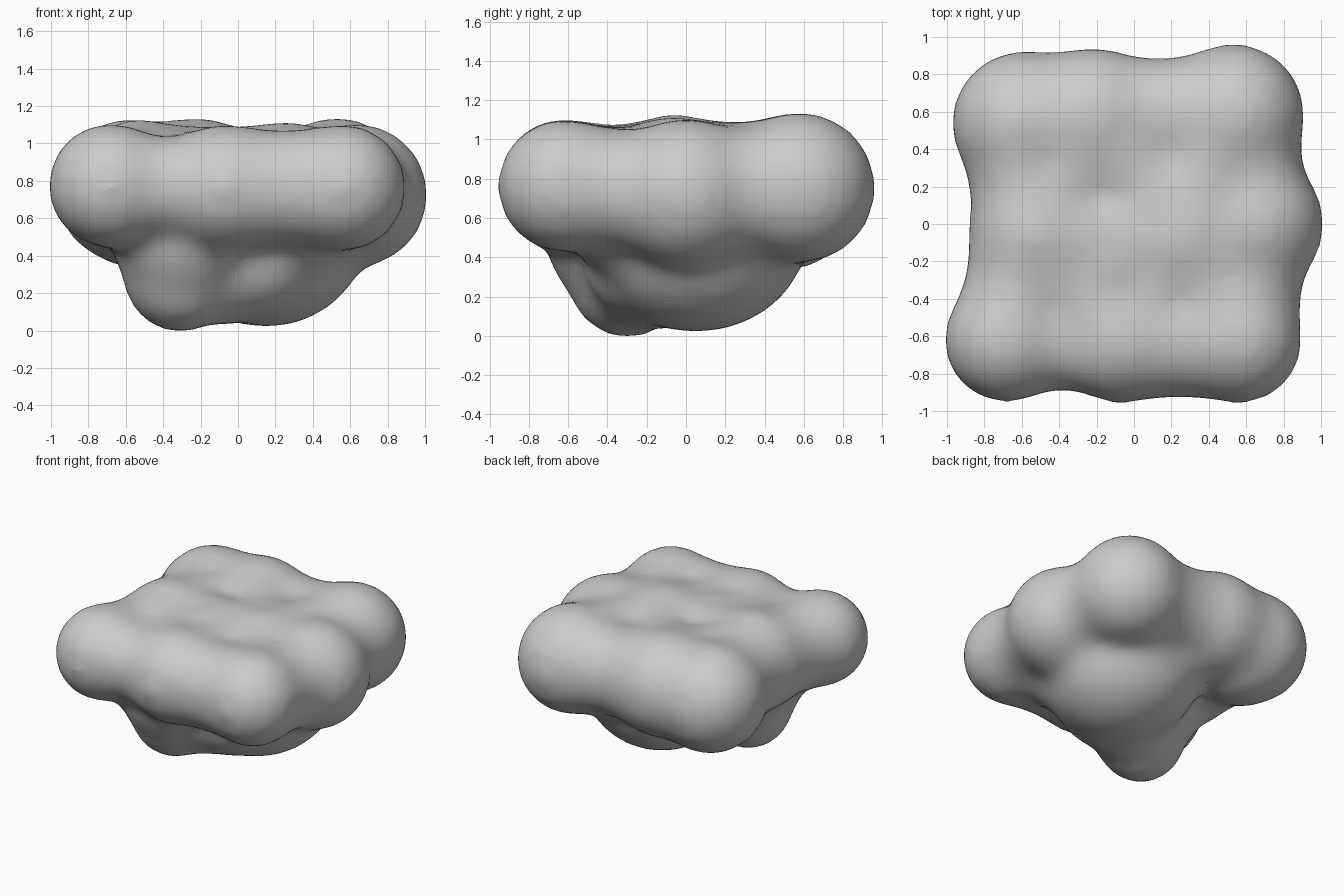
import bpy, bmesh
from mathutils import Matrix, Vector

cube = bpy.data.objects.get("Cube")
if cube:
    bpy.data.objects.remove(cube)

clay = bpy.data.materials.new("light_grey_clay")
clay.use_nodes = True
GREY = (0.6, 0.6, 0.6, 1)
clay.diffuse_color = GREY
clay.node_tree.nodes["Principled BSDF"].inputs["Base Color"].default_value = GREY

# Slab lumps: x, y, z, radius
UPPER = [
    (-0.68, -0.62, 0.77, 0.32), (-0.07, -0.62, 0.76, 0.325), (0.56, -0.62, 0.76, 0.325),
    (-0.53, -0.06, 0.77, 0.34), (0.26, -0.07, 0.75, 0.35), (0.63, 0.0, 0.72, 0.37),
    (-0.59, 0.54, 0.74, 0.37), (-0.22, 0.57, 0.76, 0.36), (0.53, 0.58, 0.75, 0.37),
]
# Slab bridges: two lumps and their relative thickness
BRIDGES = [(0, 1, 0.78), (1, 2, 0.9), (3, 4, 0.9), (6, 7, 0.95), (7, 8, 0.81),
           (0, 3, 0.87), (3, 6, 0.87), (1, 4, 0.85), (4, 7, 0.86), (2, 5, 0.83),
           (5, 8, 0.83), (1, 3, 0.85), (4, 8, 0.88), (2, 4, 0.85), (3, 7, 0.87)]
# Underside lumps: centre and half sizes
LOWER = [
    ((-0.31, -0.30, 0.30), (0.29, 0.29, 0.30)),    # front foot
    ((-0.30, -0.34, 0.50), (0.36, 0.36, 0.36)),    # neck of the foot
    ((-0.36, -0.18, 0.53), (0.31, 0.31, 0.31)),
    ((0.15, 0.05, 0.50), (0.52, 0.55, 0.47)),      # main belly
    ((-0.08, -0.17, 0.36), (0.33, 0.33, 0.32)),
    ((0.10, -0.18, 0.40), (0.33, 0.33, 0.32)),
    ((0.35, -0.30, 0.61), (0.30, 0.30, 0.30)),     # belly to slab
    ((0.45, 0.05, 0.60), (0.31, 0.31, 0.31)),
    ((0.28, 0.38, 0.61), (0.31, 0.31, 0.31)),
    ((-0.54, 0.50, 0.68), (0.34, 0.34, 0.34)),     # hanging back corner
    ((-0.11, -0.20, 0.74), (0.33, 0.33, 0.33)),    # centre filling
]
SOFTENING_ALLOWANCE = 0.023


def add_ball(bm, centre, radii):
    scale = [r + SOFTENING_ALLOWANCE for r in radii]
    bmesh.ops.create_icosphere(bm, subdivisions=3, radius=1,
                               matrix=Matrix.LocRotScale(Vector(centre), None, Vector(scale)))


bm = bmesh.new()
for x, y, z, r in UPPER:
    add_ball(bm, (x, y, z), (r, r, r))
for a, b, thickness in BRIDGES:
    p, q = Vector(UPPER[a]), Vector(UPPER[b])
    for i in range(1, 6):
        t = i / 6
        m = p.lerp(q, t)
        # Thinnest halfway along
        r = m.w * (1 - (1 - thickness) * 4 * t * (1 - t))
        add_ball(bm, m.xyz, (r, r, r))
for centre, radii in LOWER:
    add_ball(bm, centre, radii)

raw = bpy.data.meshes.new("raw_lumps")
bm.to_mesh(raw)
bm.free()
body = bpy.data.objects.new("lumpy_body", raw)
bpy.context.collection.objects.link(body)

# Fuse the lumps into one skin and soften the creases
fuse = body.modifiers.new("fuse", 'REMESH')
fuse.mode = 'VOXEL'
fuse.voxel_size = 0.04
soften = body.modifiers.new("soften", 'SMOOTH')
soften.factor = 0.5
soften.iterations = 28
bpy.context.view_layer.update()
skin = bpy.data.meshes.new_from_object(
    body.evaluated_get(bpy.context.evaluated_depsgraph_get()))
body.modifiers.clear()
body.data = skin
bpy.data.meshes.remove(raw)
skin.name = "lumpy_body"

# Rest on the ground
skin.transform(Matrix.Translation((0, 0, -min(v.co.z for v in skin.vertices))))

skin.materials.clear()
skin.materials.append(clay)
for f in skin.polygons:
    f.use_smooth = True
    f.material_index = 0
